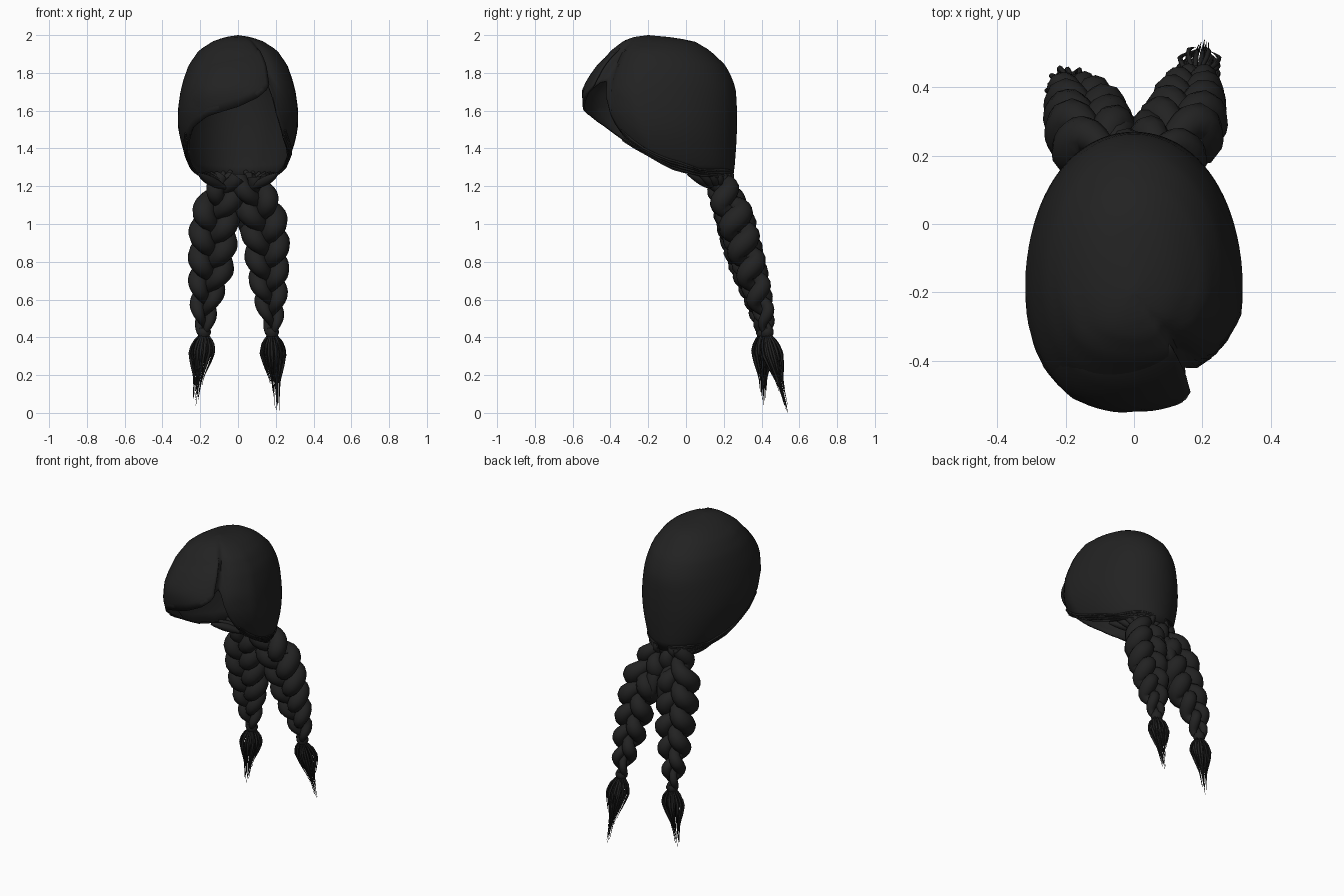
import bpy, bmesh, math, random
from mathutils import Vector

if "Cube" in bpy.data.objects:
    bpy.data.objects.remove(bpy.data.objects["Cube"])

random.seed(4)
hair = bpy.data.materials.new("charcoal hair")
hair.diffuse_color = (0.016, 0.016, 0.016, 1)
hair.use_nodes = True
hair.node_tree.nodes["Principled BSDF"].inputs["Base Color"].default_value = hair.diffuse_color


def lerp_table(table, x):
    """Interpolate rows of (key, values...) with ascending keys."""
    if x <= table[0][0]:
        return table[0][1:]
    for a, b in zip(table, table[1:]):
        if x <= b[0]:
            t = (x - a[0]) / (b[0] - a[0])
            return tuple(p + (q - p) * t for p, q in zip(a[1:], b[1:]))
    return table[-1][1:]


# Head sections: height, front y, back y, half width
SECTIONS = [(1.20, -.25, .24, .18), (1.30, -.36, .257, .25), (1.40, -.45, .265, .293),
            (1.50, -.51, .27, .317), (1.60, -.545, .27, .319), (1.70, -.55, .265, .305),
            (1.76, -.52, .25, .29), (1.84, -.465, .21, .262), (1.92, -.395, .125, .207),
            (1.97, -.33, .04, .128), (1.99, -.275, -.09, .065), (2.0, -.2, -.2, 0)]
# Hairline: angle from the front towards +x, height of the edge
HAIRLINE = [(-180, 1.24), (-115, 1.255), (-90, 1.30), (-70, 1.40), (-50, 1.51), (-30, 1.57),
            (0, 1.62), (20, 1.67), (30, 1.71), (36, 1.75), (42, 1.76), (46, 1.70), (53, 1.56),
            (62, 1.46), (75, 1.38), (90, 1.31), (115, 1.255), (180, 1.24)]


def head_point(deg, z, out=0.0):
    yf, yb, w = lerp_table(SECTIONS, z)
    a = math.radians(deg)
    r = (yb - yf) / 2
    # widest part sits forward of the middle
    shift = 0.16 * w * math.sin(a) ** 2 * (1 + math.cos(a))
    return Vector(((w + out) * math.sin(a), (yf + yb) / 2 - (r + out) * math.cos(a) - shift, z))


def side_dip(d, t):
    """The side hair beside the parting lies lower than the fringe."""
    k = lerp_table([(30, 0), (40, 1), (50, 1), (80, 0)], d)[0]
    return -0.058 * k * min(1, t * 1.3) ** 1.5


def finish(ob, angle=60):
    bpy.ops.object.select_all(action='DESELECT')
    ob.select_set(True)
    bpy.context.view_layer.objects.active = ob
    if ob.type == 'CURVE':
        bpy.ops.object.convert(target='MESH')
    bpy.ops.object.shade_smooth_by_angle(angle=math.radians(angle))


def shell(name, angles, closed, rows, top, out, thick):
    """Skin from the top height down to the hairline, for each angle."""
    bm = bmesh.new()
    grid = []
    for d in angles:
        low = lerp_table(HAIRLINE, d)[0]
        hi = top(d)
        col = []
        for i in range(rows + 1):
            t = i / rows
            z = hi - (hi - low) * t ** 1.8
            col.append(bm.verts.new(head_point(d, z, out(d, t))))
        grid.append(col)
    n = len(grid)
    for j in range(n if closed else n - 1):
        a, b = grid[j], grid[(j + 1) % n]
        for i in range(rows):
            bm.faces.new((a[i], a[i + 1], b[i + 1], b[i]))
    bmesh.ops.remove_doubles(bm, verts=bm.verts, dist=0.0005)
    me = bpy.data.meshes.new(name)
    bm.to_mesh(me)
    bm.free()
    me.materials.append(hair)
    ob = bpy.data.objects.new(name, me)
    bpy.context.collection.objects.link(ob)
    mod = ob.modifiers.new("thickness", 'SOLIDIFY')
    mod.thickness, mod.offset = thick, -1
    finish(ob)
    return ob


def strands(name, paths, resolution=2):
    """Tubes along lists of (point, radius)."""
    cu = bpy.data.curves.new(name, 'CURVE')
    cu.dimensions = '3D'
    cu.bevel_depth, cu.bevel_resolution, cu.use_fill_caps = 1, resolution, True
    for path in paths:
        sp = cu.splines.new('POLY')
        sp.points.add(len(path) - 1)
        for p, (co, r) in zip(sp.points, path):
            p.co = (*co, 1)
            p.radius = r
    cu.materials.append(hair)
    ob = bpy.data.objects.new(name, cu)
    bpy.context.collection.objects.link(ob)
    finish(ob)
    return ob


# Scalp cap, open at the face and neck
shell("hair_cap", range(-180, 180, 4), True, 22, lambda d: 2.0, side_dip, 0.012)

# Swept fringe lying over the cap
shell("fringe", [-75 + 5 * i for i in range(22)] + [34], False, 10,
      lambda d: 1.82 + 0.11 * (d + 75) / 110,
      lambda d, t: -0.010 + 0.018 * math.sin(math.pi * min(1, t * 1.1) * 0.8)
      * min(1, (d + 75) / 40), 0.01)

# Fine locks along the hairline on each side
locks = []
for s in (-1, 1):
    for k in range(4):
        path = []
        for i in range(15):
            d = s * (62 + 108 * i / 14)
            z = lerp_table(HAIRLINE, d)[0] + 0.012 * k + 0.004 * math.sin(i + k)
            path.append((head_point(d, z, 0.001 + side_dip(d, 1)), 0.006))
        locks.append(path)
strands("hairline_locks", locks, 1)

# Gathered locks at the nape, drawn into the braid roots
nape = []
for s in (-1, 1):
    for k in range(7):
        start = head_point(s * (105 + 11 * k), 1.265 + 0.003 * k, -0.012)
        end = Vector((s * 0.06, 0.15 + 0.008 * k, 1.19))
        mid = (start + end) / 2 + Vector((s * 0.02, 0.015, 0))
        path = []
        for i in range(9):
            t = i / 8
            p = start * (1 - t) ** 2 + mid * 2 * t * (1 - t) + end * t * t
            path.append((p, 0.008 + 0.018 * math.sin(math.pi * t)))
        nape.append(path)
strands("nape_locks", nape)

# Plump locks filling the fork between the braids
fork = []
for s in (-1, 1):
    a, b = Vector((s * .055, .23, 1.17)), Vector((s * .03, .325, .94))
    fork.append([(a.lerp(b, i / 8), 0.006 + 0.044 * math.sin(math.pi * i / 8) ** 0.8)
                 for i in range(9)])
strands("fork_locks", fork, 3)

# Braid centre lines: height, x, y, half width, half depth
BRAIDS = {
    "left": [(.42, -.18, .405, .035, .035), (.5, -.18, .395, .062, .06),
             (.6, -.172, .375, .085, .08), (.75, -.145, .33, .118, .10),
             (.9, -.133, .285, .128, .11), (1.05, -.122, .25, .13, .115),
             (1.15, -.085, .21, .115, .10), (1.25, -.045, .175, .09, .08)],
    "right": [(.42, .18, .43, .035, .035), (.5, .18, .42, .06, .06),
              (.6, .17, .39, .088, .08), (.75, .158, .345, .11, .10),
              (.9, .15, .30, .122, .11), (1.05, .125, .255, .13, .115),
              (1.15, .092, .21, .115, .10), (1.25, .05, .175, .09, .08)]}
TUFT_TIPS = {"left": Vector((-.225, .41, .04)), "right": Vector((.205, .54, .0))}

for side, line in BRAIDS.items():
    # Three strands woven over one another
    weave = []
    for k in range(3):
        path = []
        for i in range(61):
            z = 1.25 - 0.83 * i / 60
            x, y, w, h = lerp_table(line, z)
            ph = 2 * math.pi * ((1.25 - z) / 0.39 + k / 3)
            px = x + 0.54 * w * math.sin(ph)
            py = y + 0.44 * h * math.sin(2 * ph)
            swell = 0.34 + 0.16 * abs(math.sin(ph)) ** 1.5
            path.append((Vector((px, py, z + 0.1 * (py - y))), w * swell))
        weave.append(path)
    strands(side + "_braid", weave, 3)

    # Band tying off the braid
    x, y = line[0][1:3]
    band = [(Vector((x, y, .45)), .03), (Vector((x, y, .435)), .036),
            (Vector((x, y, .42)), .036), (Vector((x, y, .405)), .028)]
    strands(side + "_hair_tie", [band], 3)

    # Loose tuft below the band
    root, tip = Vector((x, y, .42)), TUFT_TIPS[side]
    tuft = []
    for k in range(30):
        a = 2.4 * k
        rad = 0.074 * math.sqrt((k + 0.5) / 30)
        reach = 1 if k == 0 else random.uniform(0.45, 0.97)
        path = []
        for i in range(11):
            t = i / 10 * reach
            spread = lerp_table([(0, .25), (.12, .8), (.25, 1), (.42, .75), (.6, .4), (1, .2)], t)[0]
            c = root.lerp(tip, t)
            p = c + Vector((math.cos(a), 0.8 * math.sin(a), 0)) * rad * spread
            path.append((p, 0.001 + 0.009 * math.sin(math.pi * min(1, 0.15 + i / 10 * 0.85)) ** 1.5
                         * (1 - 0.7 * i / 10)))
        tuft.append(path)
    strands(side + "_tuft", tuft, 1)
